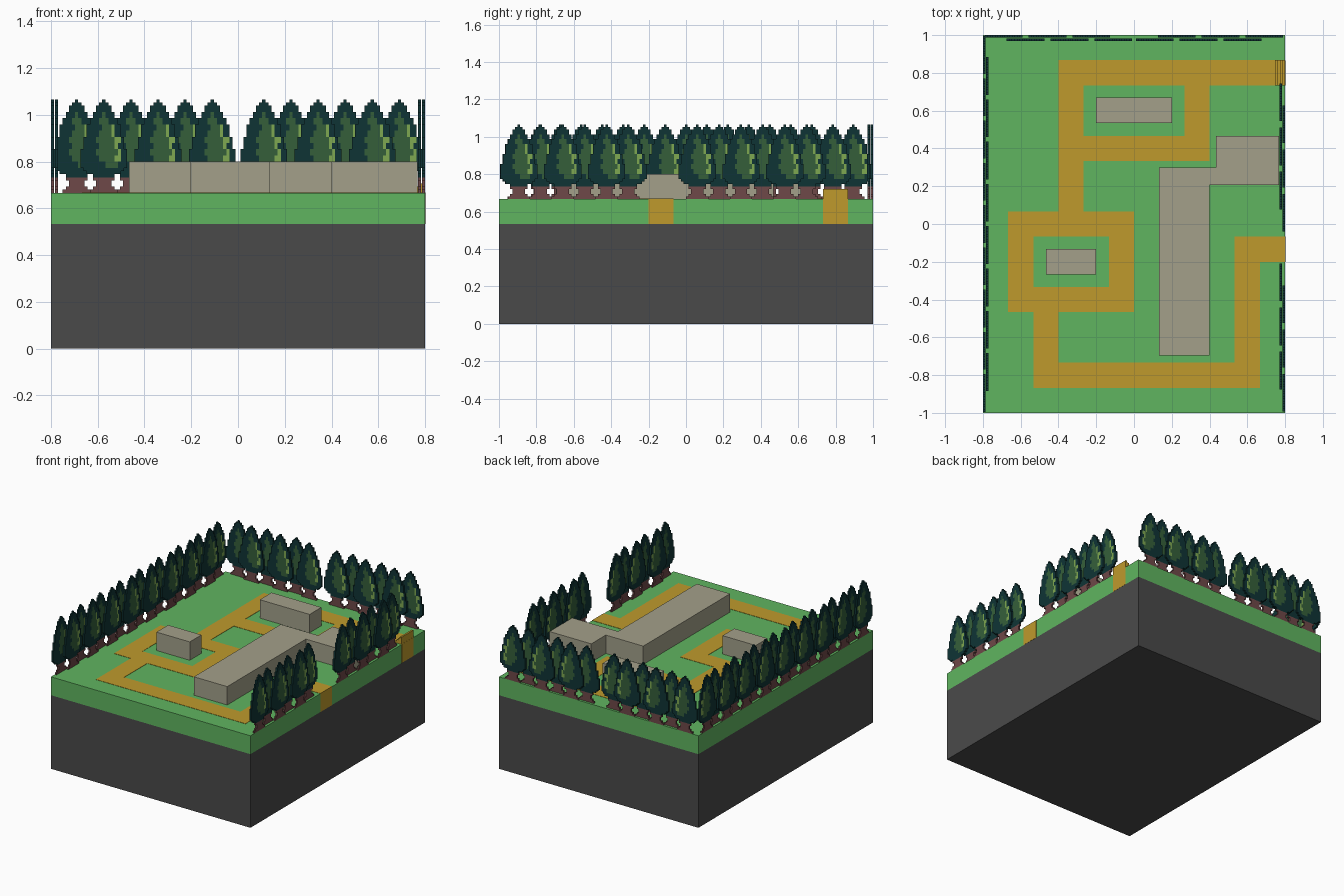
import bpy, bmesh, math
from mathutils import Matrix, Vector

if "Cube" in bpy.data.objects:
    bpy.data.objects.remove(bpy.data.objects["Cube"], do_unlink=True)


def material(name, hex_code):
    rgb = [int(hex_code[i:i + 2], 16) / 255 for i in (0, 2, 4)]
    lin = [c / 12.92 if c < 0.04045 else ((c + 0.055) / 1.055) ** 2.4 for c in rgb]
    m = bpy.data.materials.new(name)
    m.use_nodes = True
    m.diffuse_color = (*lin, 1)
    m.node_tree.nodes["Principled BSDF"].inputs["Base Color"].default_value = (*lin, 1)
    return m


ROCK = material("dark rock", "4A4A4A")
GRASS = material("grass green", "60B560")
PATH = material("ochre path", "BF9A2C")
STONE = material("building stone", "A3A08A")
TEAL = material("dark foliage", "0F3435")
MID = material("mid foliage", "355F3A")
LIGHT = material("light foliage", "7FA851")
BARK = material("bark brown", "6E4848")


def add_box(bm, x0, x1, y0, y1, z0, z1, index=0):
    size = Vector((x1 - x0, y1 - y0, z1 - z0))
    mid = Vector((x0 + x1, y0 + y1, z0 + z1)) / 2
    made = bmesh.ops.create_cube(bm, size=1, matrix=Matrix.Translation(mid) @ Matrix.Diagonal((*size, 1)))
    for f in {f for v in made["verts"] for f in v.link_faces}:
        f.material_index = index


def make_mesh(name, bm, mats):
    me = bpy.data.meshes.new(name)
    bm.to_mesh(me)
    bm.free()
    for m in mats:
        me.materials.append(m)
    return me


def place(name, me, loc=(0, 0, 0), turn=0):
    ob = bpy.data.objects.new(name, me)
    ob.location = loc
    ob.rotation_euler.z = turn
    bpy.context.collection.objects.link(ob)
    return ob


def boxes(name, mat, items):
    bm = bmesh.new()
    for b in items:
        add_box(bm, *b)
    return place(name, make_mesh(name, bm, [mat]))


G = 2 / 3      # ground height
B = 8 / 15     # bottom of the grass layer
ROOF = 0.8

# Ground layers
boxes("rock_base", ROCK, [(-0.8, 0.8, -1, 1, 0, B)])
boxes("grass_layer", GRASS, [(-0.8, 0.8, -1, 1, B, G)])

# Painted path plates: x0, x1, y0, y1
PATHS = [
    (-0.4, 0.8, 0.733, 0.867), (-0.4, -0.267, 0.067, 0.733),       # upper loop and link
    (-0.267, 0.4, 0.333, 0.467), (0.267, 0.4, 0.467, 0.733),
    (-0.667, 0, -0.067, 0.067), (-0.667, 0, -0.467, -0.333),       # lower loop
    (-0.667, -0.533, -0.333, -0.067), (-0.133, 0, -0.333, -0.067),
    (-0.533, -0.4, -0.867, -0.467), (-0.4, 0.667, -0.867, -0.733),  # southern route
    (0.533, 0.667, -0.733, -0.067), (0.667, 0.8, -0.2, -0.067),
]
boxes("path", PATH, [(*p, G - 0.002, G + 0.002) for p in PATHS])
boxes("path_edge", PATH, [(0.797, 0.801, y, y + 0.133, B, G + 0.002) for y in (-0.2, 0.733)])

# Steps rising to the edge of the block
S = 1 / 75
boxes("edge_steps", PATH, [(0.8 - (4 - k) * S, 0.8 - (3 - k) * S, 0.733, 0.867, G, G + (k + 1) * S)
                           for k in range(4)])

# Flat-roofed buildings
boxes("north_building", STONE, [(-0.2, 0.2, 0.535, 0.67, G, ROOF)])
boxes("west_building", STONE, [(-0.467, -0.2, -0.267, -0.133, G, ROOF)])
outline = [(0.133, -0.695), (0.4, -0.695), (0.4, 0.207), (0.767, 0.207),
           (0.767, 0.467), (0.433, 0.467), (0.433, 0.3), (0.133, 0.3)]
bm = bmesh.new()
base = bm.faces.new([bm.verts.new((x, y, G)) for x, y in outline])
top = bmesh.ops.extrude_face_region(bm, geom=[base])["geom"]
bmesh.ops.translate(bm, vec=(0, 0, ROOF - G), verts=[v for v in top if isinstance(v, bmesh.types.BMVert)])
bmesh.ops.recalc_face_normals(bm, faces=bm.faces)
place("long_building", make_mesh("long_building", bm, [STONE]))

# Flat pixel tree. Bands: first row, last row, half width, mid start, light start, light end
FOLIAGE = [
    (5, 5, 3.5, 9, 9, 9), (6, 6, 5.5, 9, 9, 9), (7, 7, 6.5, 9, 9, 9),
    (8, 9, 7.5, 0.5, 9, 9), (10, 11, 7.5, -1.5, 3.5, 5.5), (12, 13, 7.5, -2.5, 4.5, 5.5),
    (14, 15, 6.5, -1.5, 3.5, 4.5), (16, 17, 6.5, -2.5, 3.5, 5.5), (18, 19, 5.5, -1.5, 2.5, 3.5),
    (20, 21, 5.5, -0.5, 2.5, 3.5), (22, 23, 4.5, -1.5, 9, 9), (24, 25, 3.5, -0.5, 9, 9),
    (26, 27, 2.5, 9, 9, 9), (28, 28, 1.5, 9, 9, 9), (29, 29, 0.5, 9, 9, 9),
]
TRUNK = [(0, 0, 4.5), (1, 1, 3.5), (2, 3, 2.5), (4, 4, 3.5)]


def tree_mesh():
    bm = bmesh.new()

    def run(r0, r1, a, b, index):
        if b > a:
            add_box(bm, a * S, b * S, -S / 2, S / 2, r0 * S, (r1 + 1) * S, index)

    for r0, r1, w in TRUNK:
        run(r0, r1, -w, w, 3)
    for r0, r1, w, m, l0, l1 in FOLIAGE:
        if m > w:                       # plain dark band
            run(r0, r1, -w, w, 0)
            continue
        end = l0 if l0 < w else w - 3   # right end of the mid green
        run(r0, r1, -w, m, 0)
        run(r0, r1, m, end, 1)
        if l0 < w:
            run(r0, r1, l0, l1, 2)
            end = l1
        run(r0, r1, end, w, 0)
    return make_mesh("tree", bm, [TEAL, MID, LIGHT, BARK])


TREE = tree_mesh()
OUT, IN = S / 2, S * 1.75   # depths of the two staggered layers

# Tree rows along three edges
for i in range(17):
    depth = IN if i % 2 else OUT
    place("left_edge_tree", TREE, (-0.8 + depth, -0.895 + i * 0.1119, G), math.pi / 2)
for start in (-0.893, 0.06):
    for i in range(6):
        depth = IN if i % 2 else OUT
        place("right_edge_tree", TREE, (0.8 - depth, start + i * 0.117, G), math.pi / 2)
for side in (-1, 1):
    for i in range(6):
        depth = OUT if i % 2 else IN
        place("back_edge_tree", TREE, (side * (0.11 + i * 0.116), 1 - depth, G))
